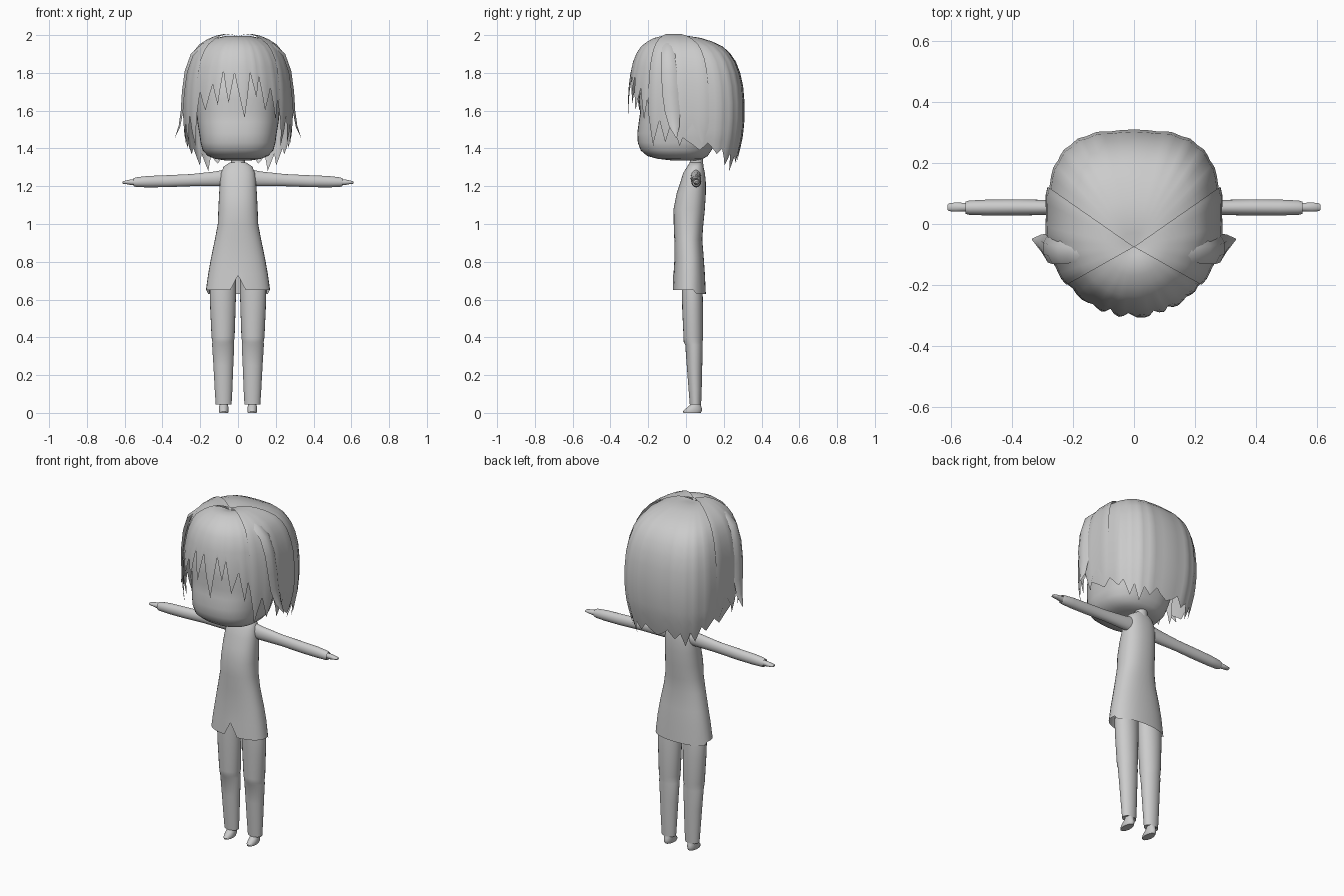
import bpy, bmesh
from math import sin, cos, pi, radians


def finish(name, verts, faces, mirror=False, angle=40):
    me = bpy.data.meshes.new(name)
    me.from_pydata(verts, [], faces)
    bm = bmesh.new()
    bm.from_mesh(me)
    bmesh.ops.remove_doubles(bm, verts=bm.verts, dist=1e-4)
    bmesh.ops.recalc_face_normals(bm, faces=bm.faces)
    bm.to_mesh(me)
    bm.free()
    ob = bpy.data.objects.new(name, me)
    bpy.context.collection.objects.link(ob)
    bpy.ops.object.select_all(action='DESELECT')
    ob.select_set(True)
    bpy.context.view_layer.objects.active = ob
    bpy.ops.object.shade_smooth_by_angle(angle=radians(angle))
    if mirror:
        ob.modifiers.new("Mirror", 'MIRROR')
    return ob


def spow(v, n):
    return abs(v) ** (2 / n) * (1 if v >= 0 else -1)


def loft(name, rings, axis='z', n=24, exp=2.0, caps=(True, True), **kw):
    """rings: (position, u min, u max, v min, v max); u,v = x,y for z axis, y,z for x axis"""
    verts, faces = [], []
    for p, u0, u1, v0, v1 in rings:
        for i in range(n):
            a = 2 * pi * i / n - pi / 2
            u = (u0 + u1) / 2 + (u1 - u0) / 2 * spow(cos(a), exp)
            v = (v0 + v1) / 2 + (v1 - v0) / 2 * spow(sin(a), exp)
            verts.append((u, v, p) if axis == 'z' else (p, u, v))
    for r in range(len(rings) - 1):
        for i in range(n):
            j = (i + 1) % n
            faces.append((r * n + i, r * n + j, r * n + n + j, r * n + n + i))
    if caps[0]:
        faces.append(tuple(range(n)))
    if caps[1]:
        faces.append(tuple(range(len(verts) - n, len(verts))))
    return finish(name, verts, faces, **kw)


# Head with a flat, broad jaw
loft("head", [
    (1.337, -.07, .07, -.08, .06), (1.345, -.12, .12, -.15, .09), (1.36, -.16, .16, -.205, .115),
    (1.39, -.187, .187, -.24, .135), (1.43, -.198, .198, -.255, .155), (1.48, -.205, .205, -.258, .18),
    (1.54, -.215, .215, -.25, .20), (1.59, -.22, .22, -.243, .22), (1.66, -.225, .225, -.25, .23),
    (1.77, -.215, .215, -.235, .22), (1.86, -.18, .18, -.19, .17), (1.92, -.10, .10, -.12, .08)],
    n=40, exp=2.5)
loft("neck", [(1.28, -.045, .045, .015, .095), (1.33, -.036, .036, .02, .09), (1.38, -.036, .036, .02, .09)])

# Flared tunic, open below, with a small notch at the front hem
tunic = loft("tunic", [
    (.65, -.17, .17, -.07, .105), (.735, -.158, .158, -.066, .10), (.82, -.143, .143, -.061, .094),
    (.92, -.122, .122, -.062, .086), (1.0, -.107, .107, -.065, .092), (1.08, -.104, .104, -.066, .10),
    (1.16, -.10, .10, -.05, .105), (1.22, -.096, .096, -.03, .105), (1.27, -.09, .09, -.015, .10),
    (1.305, -.075, .075, .007, .092), (1.325, -.045, .045, .02, .085)],
    n=32, exp=2.3, caps=(False, True))
for v in tunic.data.vertices:
    if v.co.z < .66 and v.co.y < 0 and abs(v.co.x) < .004:
        v.co.z = .728
    elif v.co.z < .66 and v.co.y > .05:
        v.co.z = .63

# Sleeves with a hollow cuff, and slim hands
loft("sleeve", [
    (.07, .025, .08, 1.20, 1.288), (.12, .025, .08, 1.20, 1.278), (.25, .03, .078, 1.20, 1.264),
    (.38, .028, .081, 1.195, 1.258), (.48, .028, .08, 1.194, 1.254), (.54, .03, .077, 1.196, 1.247),
    (.552, .033, .073, 1.20, 1.243), (.545, .04, .068, 1.207, 1.237)], axis='x', mirror=True)
loft("hand", [
    (.53, .042, .068, 1.208, 1.235), (.565, .04, .07, 1.206, 1.236), (.585, .04, .071, 1.21, 1.232),
    (.608, .042, .068, 1.213, 1.227), (.612, .047, .063, 1.216, 1.224)], axis='x', n=14, mirror=True)

# Tapered trousers with a crease at the knee, and small feet
loft("trouser_leg", [
    (.78, .012, .13, -.02, .075), (.65, .010, .150, -.022, .088), (.55, .013, .147, -.02, .09),
    (.40, .018, .140, -.013, .09), (.375, .022, .136, -.012, .088), (.36, .02, .137, -.004, .088),
    (.25, .025, .130, .004, .086), (.12, .03, .123, .014, .083), (.045, .034, .118, .02, .08),
    (.05, .045, .105, .03, .073)], mirror=True)
loft("foot", [
    (0, .052, .099, -.014, .078), (.008, .05, .101, -.016, .083), (.02, .05, .101, -.006, .085),
    (.033, .051, .1, .012, .081), (.045, .053, .098, .025, .078), (.075, .055, .096, .028, .075)],
    n=18, mirror=True)

# Hair: dome profile as (share of rim, height), shared by all hair parts
DOME = [(0, 1.983), (.12, 1.99), (.25, 1.994), (.4, 1.985), (.55, 1.967), (.7, 1.94), (.8, 1.905),
        (.88, 1.86), (.94, 1.8), (.98, 1.73), (1, 1.64), (1, 1.56), (.98, 1.47), (.93, 1.38),
        (.87, 1.3), (.83, 1.25)]
CROWN = -.075


def share_at(z):
    for (s0, z0), (s1, z1) in zip(DOME[3:], DOME[4:]):
        if z >= z1:
            return s0 + (s1 - s0) * (z0 - z) / (z0 - z1)
    return DOME[-1][0]


def hair(name, nodes, start=1.8, off=0.0, ridge=.012):
    """nodes: (degrees from the front, hem height), alternating notch and tip"""
    cols = []
    for k in range(len(nodes) - 1):
        (a0, h0), (a1, h1) = nodes[k], nodes[k + 1]
        for f in (0, .5):
            cols.append((a0 + (a1 - a0) * f, h0 + (h1 - h0) * f, f if k % 2 == 0 else 1 - f))
    cols.append((*nodes[-1], (len(nodes) - 1) % 2))
    top = [p for p in DOME if p[1] > start]
    m = len(top) + 5
    verts, faces = [], []
    for a, hem, bulge in cols:
        t = radians(a)
        e = 2 if cos(t) > 0 else 3
        x, y = .285 * spow(sin(t), e), -.308 * spow(cos(t), e)
        low = [start + (hem - start) * j / 4 for j in range(5)]
        for s, z in top + [(share_at(h), h) for h in low]:
            g = s * (1 + off + ridge * (bulge - .5) * s)
            verts.append((x * g, CROWN + (y - CROWN) * g, z + off * .6))
    for c in range(len(cols) - 1):
        for r in range(m - 1):
            q = c * m + r
            faces.append((q, q + m, q + m + 1, q + 1))
    return finish(name, verts, faces, angle=50)


half = [(86, 1.46), (98, 1.39), (105, 1.43), (117, 1.37), (124, 1.40), (134, 1.31), (141, 1.37),
        (149, 1.28), (156, 1.36), (164, 1.32), (172, 1.37)]
hair("back_hair", half + [(180, 1.32)] + [(360 - a, h) for a, h in half[::-1]], start=1.5)
hair("fringe", [
    (-66, 1.60), (-54, 1.45), (-46, 1.70), (-37, 1.60), (-29, 1.74), (-22, 1.63), (-17, 1.81),
    (-10, 1.64), (-4, 1.80), (7, 1.56), (14, 1.80), (20, 1.67), (24, 1.78), (30, 1.60),
    (38, 1.72), (44, 1.55), (48, 1.66), (56, 1.44), (66, 1.60)], start=1.83)
for side, sgn in (("left", -1), ("right", 1)):
    hair("side_hair_" + side, [(sgn * a, h) for a, h in (
        (50, 1.58), (55, 1.40), (62, 1.56), (69, 1.42), (76, 1.53), (84, 1.40), (92, 1.52),
        (99, 1.41), (104, 1.5))], start=1.65, off=.02)

# Flicked-out lock on each side: an arched ribbon tapering to a point
path = [(.02, -.085, 1.99, .004), (.11, -.09, 1.985, .022), (.19, -.09, 1.955, .034), (.25, -.09, 1.90, .042),
        (.282, -.085, 1.81, .046), (.297, -.08, 1.70, .046), (.303, -.072, 1.60, .04),
        (.314, -.062, 1.52, .027), (.335, -.05, 1.455, .002)]
lv, lf = [], []
for x, y, z, w in path:
    lv += [(x - w * .3, y - w, z - w * .2), (x, y - w * .4, z), (x, y + w * .4, z),
           (x - w * .3, y + w, z - w * .2)]
for r in range(len(path) - 1):
    lf += [(r * 4 + c, r * 4 + c + 1, r * 4 + c + 5, r * 4 + c + 4) for c in range(3)]
finish("flicked_lock", lv, lf, mirror=True, angle=50)
